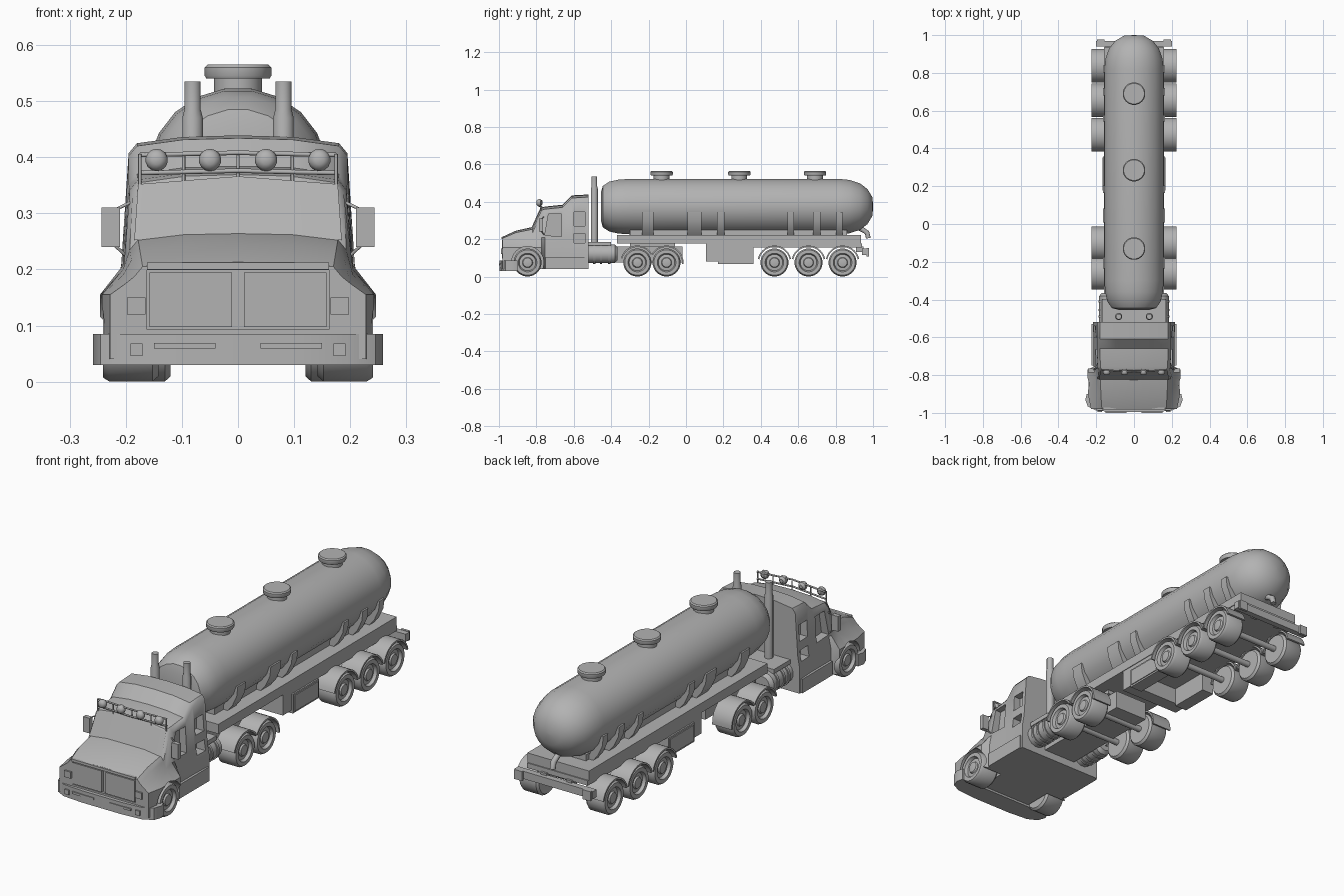
import bpy, bmesh, math
from mathutils import Vector

cube = bpy.data.objects.get("Cube")
if cube:
    bpy.data.objects.remove(cube, do_unlink=True)

grey = bpy.data.materials.new("plain grey")
grey.use_nodes = True
grey.diffuse_color = (0.45, 0.45, 0.45, 1)
grey.node_tree.nodes["Principled BSDF"].inputs["Base Color"].default_value = (0.45, 0.45, 0.45, 1)
SIDES = ((1, "left_"), (-1, "right_"))


def mesh_object(name, verts, faces):
    bm = bmesh.new()
    vs = [bm.verts.new(v) for v in verts]
    for f in faces:
        bm.faces.new([vs[i] for i in f])
    bmesh.ops.recalc_face_normals(bm, faces=bm.faces)
    me = bpy.data.meshes.new(name)
    bm.to_mesh(me)
    bm.free()
    me.materials.append(grey)
    ob = bpy.data.objects.new(name, me)
    bpy.context.collection.objects.link(ob)
    smooth(ob)
    return ob


def smooth(ob):
    bpy.ops.object.select_all(action='DESELECT')
    ob.select_set(True)
    bpy.context.view_layer.objects.active = ob
    bpy.ops.object.shade_smooth_by_angle(angle=math.radians(38))


def rings(name, loops):
    """Skin closed loops of equal length and cap both ends."""
    n = len(loops[0])
    faces = [list(range(n)), [(len(loops) - 1) * n + i for i in range(n)]]
    for k in range(len(loops) - 1):
        for i in range(n):
            j = (i + 1) % n
            faces.append([k * n + i, k * n + j, (k + 1) * n + j, (k + 1) * n + i])
    return mesh_object(name, [v for l in loops for v in l], faces)


def prism(name, pts, a, b, axis):
    """Extrude a 2D outline from a to b along the axis (0, 1, 2)."""
    def place(p, t):
        p = list(p)
        p.insert(axis, t)
        return p
    return rings(name, [[place(p, t) for p in pts] for t in (a, b)])


def box(name, x, y, z):
    return prism(name, [(x[0], y[0]), (x[1], y[0]), (x[1], y[1]), (x[0], y[1])], z[0], z[1], 2)


def lathe(name, profile, centre, axis, n=20, wide=1.0, flip=1):
    """Revolve (radius, offset) pairs about an axis through the centre."""
    loops = []
    for r, t in profile:
        loop = []
        for i in range(n):
            a = 2 * math.pi * (i + 0.5) / n
            p = [max(r, 0.002) * math.cos(a) * wide, max(r, 0.002) * math.sin(a)]
            p.insert(axis, t * flip)
            loop.append(Vector(p) + Vector(centre))
        loops.append(loop)
    return rings(name, loops)


def tube(name, pts, r):
    cu = bpy.data.curves.new(name, 'CURVE')
    cu.dimensions = '3D'
    cu.bevel_depth, cu.bevel_resolution, cu.use_fill_caps = r, 2, True
    sp = cu.splines.new('POLY')
    sp.points.add(len(pts) - 1)
    for p, co in zip(sp.points, pts):
        p.co = (*co, 1)
    cu.materials.append(grey)
    ob = bpy.data.objects.new(name, cu)
    bpy.context.collection.objects.link(ob)


def cut(ob, cutter):
    mod = ob.modifiers.new("cut", 'BOOLEAN')
    mod.operation, mod.solver, mod.object = 'DIFFERENCE', 'EXACT', cutter
    bpy.context.view_layer.objects.active = ob
    bpy.ops.object.modifier_apply(modifier=mod.name)
    bpy.data.objects.remove(cutter, do_unlink=True)


# Cab body: lofted cross sections from nose to sleeper back
def section(y, base, shoulder, sh_z, roof, top, crown):
    half = [(base, 0.04), (base, 0.155), (shoulder, sh_z), (roof, top - 0.018), (roof - 0.015, top)]
    right = [(x, y, z) for x, z in half] + [(roof * 0.5, y, top + crown * 0.8), (0, y, top + crown)]
    return right + [(-x, yy, z) for x, yy, z in reversed(right[:-1])]


cab = rings("cab_body", [
    section(-0.98, 0.228, 0.2, 0.175, 0.185, 0.205, 0.008),
    section(-0.91, 0.242, 0.205, 0.19, 0.19, 0.235, 0.01),
    section(-0.82, 0.246, 0.205, 0.2, 0.193, 0.253, 0.012),
    section(-0.772, 0.246, 0.203, 0.21, 0.188, 0.355, 0.014),
    section(-0.755, 0.214, 0.203, 0.21, 0.193, 0.36, 0.014),
    section(-0.66, 0.214, 0.203, 0.21, 0.195, 0.37, 0.014),
    section(-0.61, 0.214, 0.205, 0.21, 0.195, 0.42, 0.014),
    section(-0.52, 0.218, 0.208, 0.21, 0.195, 0.425, 0.014)])
WHEEL_R = 0.075
for s, side in SIDES:
    cut(cab, lathe("arch_cutter", [(0.086, 0.135), (0.086, 0.3)], (0, -0.847, WHEEL_R), 0, 28, flip=s))
    for pts in ([(-0.755, 0.22), (-0.665, 0.215), (-0.665, 0.335), (-0.735, 0.335)],
                [(-0.6, 0.27), (-0.54, 0.27), (-0.54, 0.345), (-0.6, 0.345)],
                [(-0.6, 0.18), (-0.54, 0.18), (-0.54, 0.23), (-0.6, 0.23)]):
        cut(cab, prism("window_cutter", pts, s * 0.165, s * 0.3, 0))
cut(cab, box("grille_cutter", (-0.162, 0.162), (-1.1, -0.968), (0.093, 0.199)))
smooth(cab)

# Grille, windshield and bumper
box("grille_top_rail", (-0.162, 0.162), (-0.986, -0.972), (0.2, 0.212))
mesh_object("windshield", [(-0.185, -0.824, 0.252), (0, -0.826, 0.262), (0.185, -0.824, 0.252),
                           (0.178, -0.779, 0.352), (0, -0.779, 0.366), (-0.178, -0.779, 0.352)],
            [(0, 1, 4, 5), (1, 2, 3, 4)])
bumper = [(0.25, -0.9), (0.258, -0.93), (0.245, -0.965), (0.2, -0.988), (0.1, -0.996)]
prism("front_bumper", bumper + [(-x, y) for x, y in reversed(bumper)], 0.03, 0.085, 2)
for s, side in SIDES:
    box(side + "grille_panel", (s * 0.011, s * 0.158), (-0.983, -0.96), (0.097, 0.195))
    box(side + "headlight", (s * 0.165, s * 0.198), (-0.988, -0.96), (0.12, 0.15))
    box(side + "bumper_slot", (s * 0.04, s * 0.15), (-1.0, -0.98), (0.059, 0.069))
    box(side + "fog_lamp", (s * 0.17, s * 0.192), (-0.996, -0.97), (0.046, 0.068))
    box(side + "side_step", (s * 0.19, s * 0.225), (-0.75, -0.53), (0.04, 0.105))
    # Door mirrors on tube arms
    box(side + "mirror", (s * 0.21, s * 0.243), (-0.785, -0.765), (0.24, 0.31))
    tube(side + "mirror_arm", [(s * 0.19, -0.76, 0.32), (s * 0.222, -0.775, 0.305),
                               (s * 0.222, -0.775, 0.245), (s * 0.2, -0.76, 0.225)], 0.003)
    # Exhaust stacks
    lathe(side + "exhaust_stack", [(0.019, 0.13), (0.019, 0.47), (0.015, 0.485), (0.015, 0.535)],
          (s * 0.081, -0.49, 0), 2, 12)
    # Side fuel tanks with bands
    lathe(side + "fuel_tank", [(0.035, -0.53), (0.05, -0.52), (0.05, -0.38), (0.035, -0.365)],
          (s * 0.135, 0, 0.122), 1, 16)
    for y in (-0.49, -0.455, -0.41):
        lathe(side + "tank_band", [(0.055, y - 0.006), (0.055, y + 0.006)], (s * 0.135, 0, 0.122), 1, 16)

# Roof light rack
for z in (0.372, 0.404):
    tube("rack_rail", [(-0.175, -0.77, z), (0, -0.785, z + 0.004), (0.175, -0.77, z)], 0.004)
for x in (-0.175, -0.097, 0, 0.097, 0.175):
    tube("rack_post", [(x, -0.775, 0.35), (x, -0.775, 0.406)], 0.003)
for x in (-0.145, -0.05, 0.05, 0.145):
    lathe("roof_lamp", [(0.008, -0.018), (0.016, -0.013), (0.02, -0.004), (0.018, 0.006), (0.008, 0.014)],
          (x, -0.782, 0.395), 1, 14)

# Wheels and fenders
tyre = [(0.01, 0.12), (0.066, 0.12), (0.075, 0.13), (0.075, 0.208), (0.068, 0.219), (0.05, 0.219),
        (0.044, 0.205), (0.028, 0.207), (0.024, 0.214), (0.012, 0.216)]


def fender(name, y, s, start, end):
    arc = [math.radians(start + (end - start) * i / 14) for i in range(15)]
    pts = [(y + 0.091 * math.cos(a), WHEEL_R + 0.091 * math.sin(a)) for a in arc]
    pts += [(y + 0.083 * math.cos(a), WHEEL_R + 0.083 * math.sin(a)) for a in reversed(arc)]
    prism(name, pts, s * 0.125, s * 0.224, 0)


TRUCK_AXLES, TRAILER_AXLES = (-0.26, -0.104), (0.473, 0.655, 0.837)
for y in (-0.847,) + TRUCK_AXLES + TRAILER_AXLES:
    front = y < -0.5
    lathe("axle", [(0.014, -0.15), (0.014, 0.15)], (0, y, WHEEL_R), 0, 10)
    for s, side in SIDES:
        lathe(side + "wheel", tyre, (s * 0.022 if front else 0, y, WHEEL_R), 0, 24, flip=s)
        if y in TRAILER_AXLES:
            fender(side + "trailer_fender", y, s, 12, 168)
        elif not front:
            fender(side + "truck_fender", y, s, 30 if y < -0.2 else -5, 165 if y < -0.2 else 150)

# Truck chassis and coupling
box("truck_chassis", (-0.085, 0.085), (-0.53, -0.02), (0.075, 0.16))
box("coupling_plate", (-0.1, 0.1), (-0.3, -0.06), (0.16, 0.178))
box("chassis_deck", (-0.17, 0.17), (-0.525, -0.4), (0.165, 0.185))

# Trailer frame
box("trailer_deck", (-0.158, 0.158), (-0.37, 0.935), (0.178, 0.222))
box("trailer_underframe", (-0.155, 0.155), (0.107, 0.94), (0.155, 0.178))
box("underframe_front", (-0.155, 0.155), (0.107, 0.17), (0.08, 0.178))
box("tank_cradle", (-0.09, 0.09), (-0.3, 0.86), (0.222, 0.25))
box("rear_bumper", (-0.2, 0.2), (0.94, 0.968), (0.115, 0.15))
for s, side in SIDES:
    box(side + "storage_box", (s * 0.1, s * 0.162), (0.17, 0.36), (0.067, 0.156))
    box(side + "storage_door", (s * 0.162, s * 0.166), (0.178, 0.352), (0.075, 0.148))
    box(side + "bumper_bracket", (s * 0.05, s * 0.08), (0.91, 0.95), (0.13, 0.16))
    box(side + "tail_lamp", (s * 0.155, s * 0.195), (0.966, 0.978), (0.108, 0.152))

# Tank with domed ends, hatches, side brackets and outlet
lathe("tank", [(0.075, -0.455), (0.112, -0.445), (0.135, -0.41), (0.146, -0.36), (0.15, -0.3),
               (0.15, 0.82), (0.144, 0.875), (0.126, 0.93), (0.095, 0.97), (0.05, 0.997), (0, 1.0)],
      (0, 0, 0.374), 1, 20, wide=1.06)
for y in (-0.13, 0.285, 0.69):
    lathe("hatch", [(0.043, 0.51), (0.043, 0.54), (0.057, 0.54), (0.06, 0.545), (0.06, 0.56), (0.055, 0.565)],
          (0, y, 0), 2, 20)
bracket = [(0.14, 0.345), (0.163, 0.345), (0.158, 0.3), (0.135, 0.25), (0.11, 0.22), (0.08, 0.22)]
for y, w in ((-0.205, 0.06), (0.045, 0.075), (0.185, 0.04), (0.56, 0.036), (0.7, 0.04), (0.82, 0.036)):
    for s, side in SIDES:
        prism(side + "tank_bracket", [(s * x, z) for x, z in bracket], y - w / 2, y + w / 2, 1)
tube("outlet_pipe", [(0, 0.9, 0.27), (0, 0.945, 0.25), (0, 0.968, 0.235), (0, 0.975, 0.205)], 0.013)
